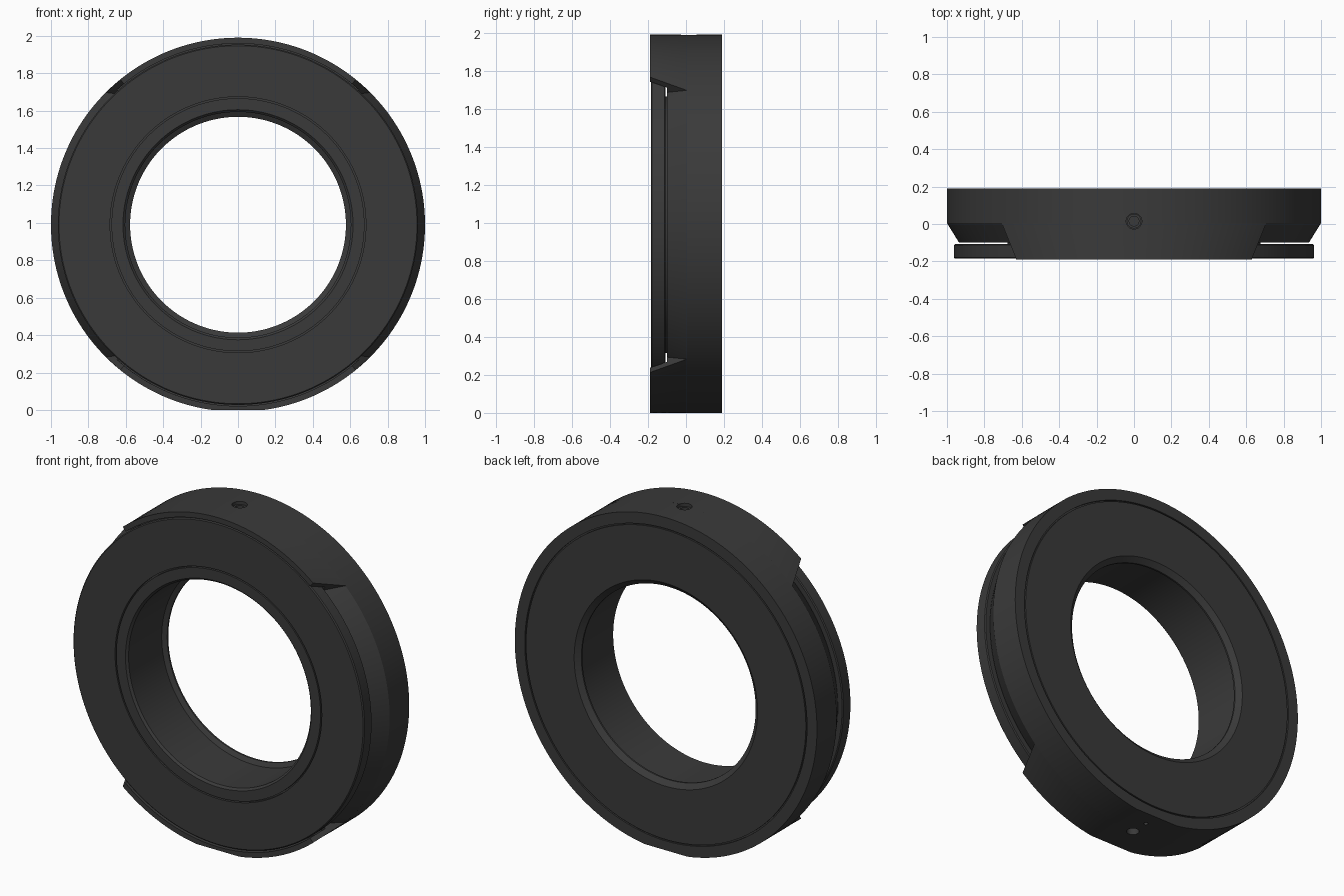
import bpy, bmesh, math
from mathutils import Vector

if "Cube" in bpy.data.objects:
    bpy.data.objects.remove(bpy.data.objects["Cube"])

CZ = 0.99          # height of the ring axis
SEG = 180

black = bpy.data.materials.new("dark_grey_metal")
black.diffuse_color = (0.042, 0.042, 0.042, 1)
black.use_nodes = True
black.node_tree.nodes["Principled BSDF"].inputs["Base Color"].default_value = black.diffuse_color


def finish(name, bm):
    bmesh.ops.recalc_face_normals(bm, faces=bm.faces)
    mesh = bpy.data.meshes.new(name)
    bm.to_mesh(mesh)
    bm.free()
    mesh.materials.append(black)
    ob = bpy.data.objects.new(name, mesh)
    bpy.context.collection.objects.link(ob)
    return ob


def activate(ob):
    bpy.ops.object.select_all(action='DESELECT')
    ob.select_set(True)
    bpy.context.view_layer.objects.active = ob


def smooth(ob):
    activate(ob)
    bpy.ops.object.shade_smooth_by_angle(angle=math.radians(25))


def lathe(name, profile, span=None, steps=SEG):
    """Revolve a closed (radius, y) profile about the ring axis.
    span(y) gives start and end angles for an arc; None makes a full ring.
    Everything below z = 0 is flattened into the foot."""
    bm = bmesh.new()
    rings = []
    for i in range(steps if span is None else steps + 1):
        ring = []
        for r, y in profile:
            a0, a1 = span(y) if span else (0, 2 * math.pi)
            a = a0 + (a1 - a0) * i / steps
            ring.append(bm.verts.new((r * math.cos(a), y, max(0, CZ + r * math.sin(a)))))
        rings.append(ring)
    n = len(profile)
    pairs = list(zip(rings, rings[1:])) + ([] if span else [(rings[-1], rings[0])])
    for A, B in pairs:
        for j in range(n):
            k = (j + 1) % n
            bm.faces.new((A[j], A[k], B[k], B[j]))
    if span:
        bm.faces.new(rings[0])
        bm.faces.new(rings[-1])
    return finish(name, bm)


def plug(name, r, y, z0, z1):
    """Vertical cylinder at x = 0."""
    bm = bmesh.new()
    bmesh.ops.create_cone(bm, cap_ends=True, segments=32, radius1=r, radius2=r, depth=z1 - z0)
    bmesh.ops.translate(bm, verts=bm.verts, vec=Vector((0, y, (z0 + z1) / 2)))
    return finish(name, bm)


def cut(ob, cutter):
    cutter.hide_render = True
    m = ob.modifiers.new("hole", 'BOOLEAN')
    m.operation = 'DIFFERENCE'
    m.solver = 'EXACT'
    m.object = cutter
    activate(ob)
    bpy.ops.object.modifier_apply(modifier=m.name)


# Housing with hub, bore lip, back seam groove and coned front shoulder
body = lathe("housing", [
    (0.615, -0.185), (0.676, -0.185), (0.676, -0.10),
    (0.935, -0.10), (1.0, 0.005), (1.0, 0.19),
    (0.934, 0.19), (0.934, 0.18), (0.926, 0.18), (0.926, 0.19),
    (0.607, 0.19), (0.577, 0.165), (0.577, 0.155), (0.603, 0.14), (0.603, -0.173)])

# Raised guard arcs at top and bottom, with slanted ends
def arc_span(base):
    def span(y):
        lean = math.radians(45 + 6 * min(1, max(0, -y / 0.19)))
        return base + lean, base + math.pi - lean
    return span

arc_profile = [(0.969, -0.19), (1.0, -0.19), (1.0, 0.005), (0.93, -0.10), (0.969, -0.10)]
arcs = [lathe(n, arc_profile, arc_span(b), 60)
        for n, b in (("guard_arc_top", 0), ("guard_arc_bottom", math.pi))]

# Screw hole on top, mounting hole and small pin hole in the flat foot
top_hole = plug("top_hole_cutter", 0.042, 0.015, 1.93, 2.1)
foot_hole = plug("foot_hole_cutter", 0.034, -0.01, -0.1, 0.06)
pin_hole = plug("pin_hole_cutter", 0.012, 0.10, -0.1, 0.03)
for ob, cutters in ((body, (top_hole, foot_hole, pin_hole)),
                    (arcs[0], (top_hole,)), (arcs[1], (foot_hole,))):
    for c in cutters:
        cut(ob, c)
for c in (top_hole, foot_hole, pin_hole):
    bpy.data.objects.remove(c)

# Set screw sunk in the top hole, with a socket
screw = plug("set_screw", 0.039, 0.015, 1.92, 1.972)
socket = plug("socket_cutter", 0.026, 0.015, 1.945, 2.1)
cut(screw, socket)
bpy.data.objects.remove(socket)

# Front flange plate, separated from the housing by a thin gap
flange = lathe("front_flange", [
    (0.684, -0.185), (0.957, -0.185), (0.963, -0.179), (0.963, -0.113), (0.957, -0.108),
    (0.67, -0.108), (0.67, -0.165), (0.684, -0.165)])

for ob in [body, flange, screw] + arcs:
    smooth(ob)
